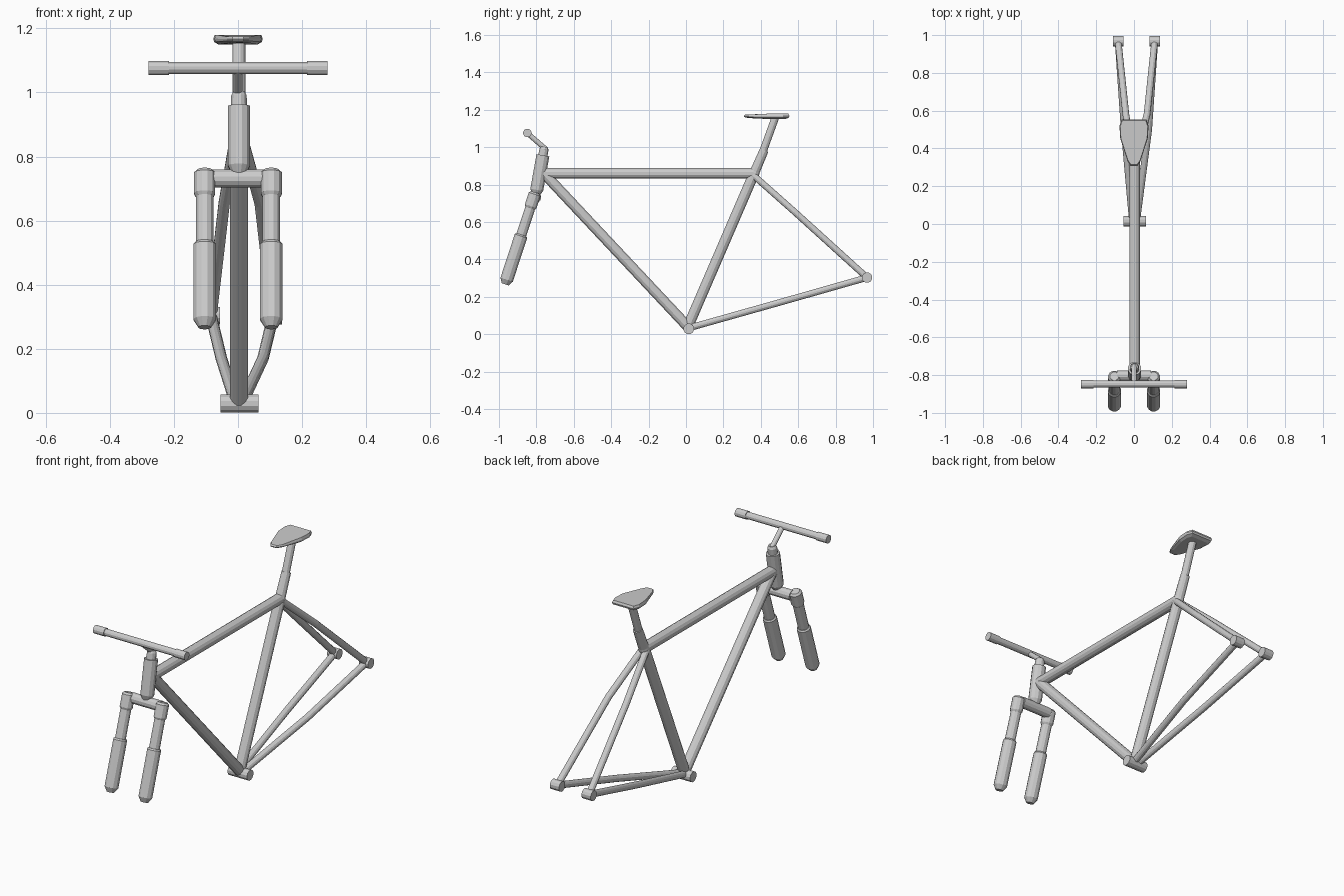
import bpy, bmesh
from mathutils import Vector

if "Cube" in bpy.data.objects:
    bpy.data.objects.remove(bpy.data.objects["Cube"])

SIDES = 12


def mesh_object(name, bm):
    bmesh.ops.recalc_face_normals(bm, faces=bm.faces)
    me = bpy.data.meshes.new(name)
    bm.to_mesh(me)
    bm.free()
    ob = bpy.data.objects.new(name, me)
    bpy.context.collection.objects.link(ob)
    return ob


def skin(bm, rings):
    n = len(rings[0])
    for a, b in zip(rings, rings[1:]):
        for i in range(n):
            j = (i + 1) % n
            bm.faces.new((a[i], a[j], b[j], b[i]))
    bm.faces.new(rings[0])
    bm.faces.new(rings[-1])


def sweep(name, points, radii):
    """Faceted tube through points, one radius per point (stepped radii allowed)."""
    from math import cos, sin, tau
    pts = [Vector(p) for p in points]
    if not isinstance(radii, (list, tuple)):
        radii = [radii] * len(pts)
    bm = bmesh.new()
    rings = []
    axis = (pts[-1] - pts[0]).normalized()
    ref = Vector((0, 0, 1)) if abs(axis.x) > 0.9 else Vector((1, 0, 0))
    for k, p in enumerate(pts):
        d = (pts[min(k + 1, len(pts) - 1)] - pts[max(k - 1, 0)]).normalized()
        u = (ref - d * ref.dot(d)).normalized()
        v = d.cross(u)
        rings.append([bm.verts.new(p + radii[k] * (u * cos(tau * (i + .5) / SIDES)
                                                   + v * sin(tau * (i + .5) / SIDES)))
                      for i in range(SIDES)])
    skin(bm, rings)
    return mesh_object(name, bm)


def turned(name, a, b, profile):
    """Straight tube from a to b with a (position, radius) profile."""
    a, b = Vector(a), Vector(b)
    # tiny offset keeps the direction defined where the radius steps
    return sweep(name, [a.lerp(b, t) for t, _ in profile], [r for _, r in profile])


# Main frame
sweep("top_tube", [(0.003, -0.77, 0.86), (0.003, 0.36, 0.86)], 0.029)
sweep("down_tube", [(0.003, -0.755, 0.855), (0.003, 0.01, 0.04)], 0.029)
turned("seat_tube", (0.003, 0.01, 0.04), (0.003, 0.418, 0.985),
       [(0, .029), (.87, .029), (.88, .027), (1, .025)])
sweep("bottom_bracket", [(-0.055, 0.015, 0.029), (0.064, 0.015, 0.029)], 0.029)

# Head tube and steerer
sweep("head_tube", [(0.003, -0.803, 0.745), (0.003, -0.798, 0.772), (0.003, -0.765, 0.957)],
      [0.022, 0.036, 0.036])
sweep("steerer", [(0.003, -0.768, 0.94), (0.003, -0.759, 0.99), (0.003, -0.757, 1.003)],
      [0.026, 0.025, 0.018])

# Stem and handlebar
sweep("stem", [(0, -0.752, 0.992), (0, -0.848, 1.075)], 0.014)
sweep("handlebar", [(-0.25, -0.848, 1.076), (0.25, -0.848, 1.076)], 0.019)
for s, side in ((-1, "left"), (1, "right")):
    sweep(side + "_grip", [(s * 0.215, -0.848, 1.076), (s * 0.28, -0.848, 1.076)], 0.023)

# Suspension fork
sweep("fork_crown", [(-0.09, -0.803, 0.731), (0.09, -0.803, 0.731)], 0.029)
for s, side in ((-1, "left"), (1, "right")):
    x = 0.104 * s
    top, tip = (x, -0.806, 0.758), (x, -0.967, 0.267)
    turned(side + "_fork_cap", top, tip, [(0, .024), (.02, .034), (.15, .034), (.17, .028)])
    turned(side + "_fork_stanchion", top, tip, [(.1, .028), (.55, .028)])
    turned(side + "_fork_lower", top, tip,
           [(.46, .030), (.475, .036), (.95, .036), (1, .02)])

# Rear triangle
for s, side in ((-1, "left"), (1, "right")):
    c = 0.013
    end = (c + s * 0.097, 0.968, 0.303)
    sweep(side + "_chainstay",
          [(0.003 + s * 0.012, 0.02, 0.035), (c + s * 0.065, 0.50, 0.17), end], 0.018)
    sweep(side + "_seatstay",
          [(0.003 + s * 0.012, 0.36, 0.85), (c + s * 0.056, 0.58, 0.655), end], 0.018)
    sweep(side + "_dropout",
          [(end[0] - 0.028, 0.968, 0.303), (end[0] + 0.028, 0.968, 0.303)], 0.028)

# Seat post
sweep("seat_post", [(0.003, 0.40, 0.945), (0.003, 0.478, 1.16)], 0.021)

# Saddle: stacked outlines tapering to the nose
half = [(.066, .553), (.077, .52), (.073, .455), (.035, .335), (.018, .308)]
outline = half + [(-x, y) for x, y in reversed(half)]
bm = bmesh.new()
layers = []
for scale, z in ((.80, 1.15), (.97, 1.158), (1, 1.168), (.95, 1.18)):
    layers.append([bm.verts.new((x * scale, .44 + (y - .44) * scale,
                                 z if y > .4 else z * .6 + 1.165 * .4))
                   for x, y in outline])
skin(bm, layers)
mesh_object("saddle", bm)
